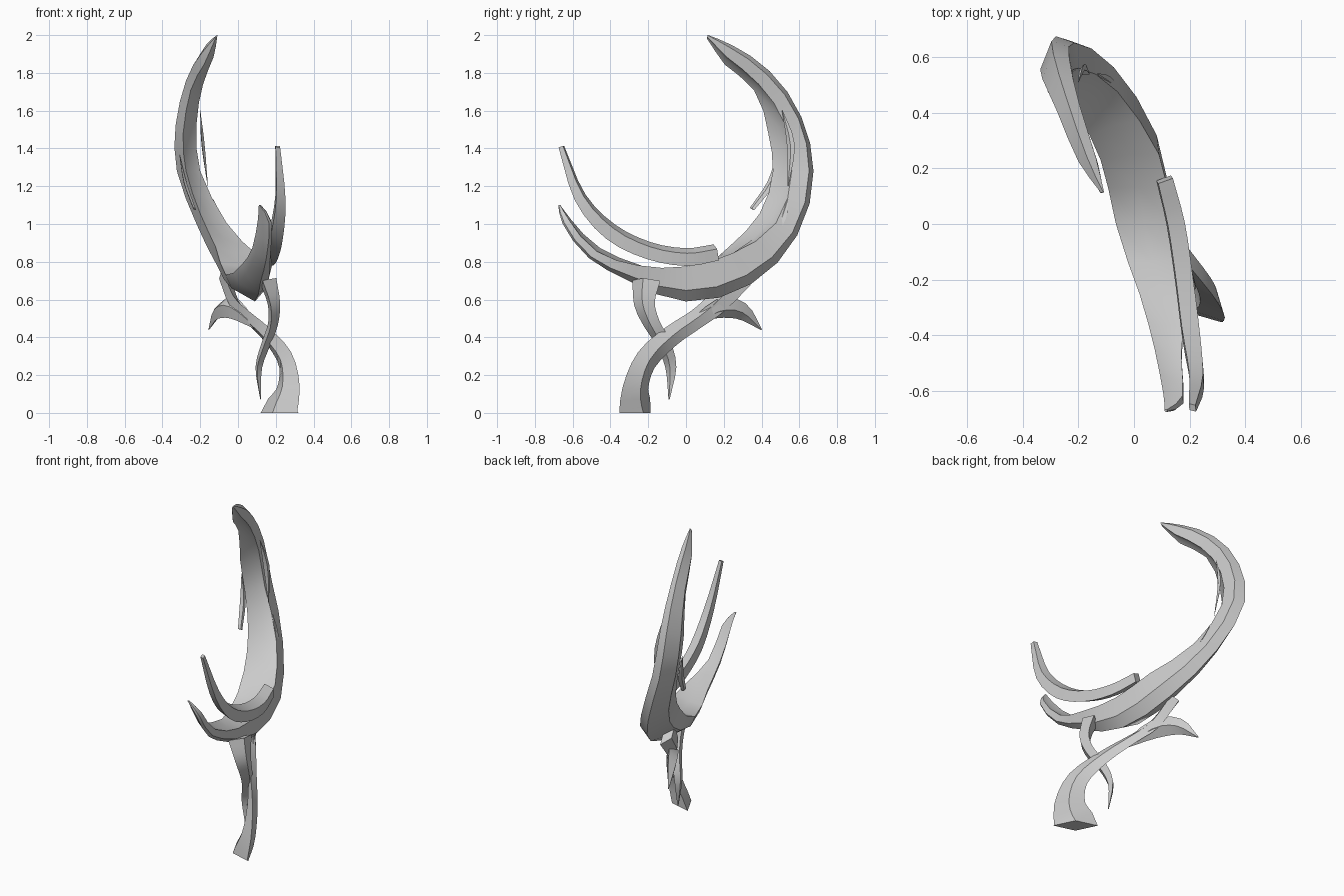
import bpy, bmesh, math
from mathutils import Vector

if "Cube" in bpy.data.objects:
    bpy.data.objects.remove(bpy.data.objects["Cube"], do_unlink=True)

metal = bpy.data.materials.new("pale_grey")
metal.use_nodes = True
GREY = (0.6, 0.6, 0.6, 1)
metal.diffuse_color = GREY
metal.node_tree.nodes["Principled BSDF"].inputs["Base Color"].default_value = GREY


def spline(rows, steps):
    """Catmull-Rom interpolation through rows of numbers."""
    rows = [Vector(r) for r in rows]
    ext = [rows[0] * 2 - rows[1]] + rows + [rows[-1] * 2 - rows[-2]]
    out = []
    for p, a, b, q in zip(ext, ext[1:], ext[2:], ext[3:]):
        for k in range(steps):
            t = k / steps
            out.append(a + (b - p) * t / 2 + (p * 2 - a * 5 + b * 4 - q) * t * t / 2
                       + (a * 3 - p - b * 3 + q) * t ** 3 / 2)
    return out + [rows[-1]]


def loft(name, rings):
    """Skin a chain of equal-sized rings and cap both ends."""
    bm = bmesh.new()
    vr = [[bm.verts.new(p) for p in ring] for ring in rings]
    n = len(vr[0])
    for a, b in zip(vr, vr[1:]):
        for i in range(n):
            j = (i + 1) % n
            bm.faces.new((a[i], a[j], b[j], b[i]))
    bm.faces.new(vr[0][::-1])
    bm.faces.new(vr[-1])
    bmesh.ops.remove_doubles(bm, verts=bm.verts, dist=0.0005)
    bmesh.ops.recalc_face_normals(bm, faces=bm.faces)
    mesh = bpy.data.meshes.new(name)
    bm.to_mesh(mesh)
    bm.free()
    mesh.materials.append(metal)
    ob = bpy.data.objects.new(name, mesh)
    bpy.context.collection.objects.link(ob)
    bpy.ops.object.select_all(action="DESELECT")
    ob.select_set(True)
    bpy.context.view_layer.objects.active = ob
    bpy.ops.object.shade_smooth_by_angle(angle=math.radians(35))


def sweep(name, path, wide, wide_end=None, flat=0.5, steps=3, level_start=False):
    """Diamond blade along a path of (x, y, z, half width)."""
    rows = spline(path, steps)
    pts = [Vector(r[:3]) for r in rows]
    start, end = Vector(wide), Vector(wide_end or wide)
    rings = []
    for i, (p, r) in enumerate(zip(pts, rows)):
        tan = (pts[min(i + 1, len(pts) - 1)] - pts[max(i - 1, 0)]).normalized()
        if level_start and i == 0:
            tan = Vector((0, 0, 1))
        w = start.lerp(end, i / (len(pts) - 1))
        w = (w - tan * w.dot(tan)).normalized() * max(r[3], 0.001)
        t = tan.cross(w) * flat
        rings.append([p + w, p + t, p - w, p - t])
    loft(name, rings)


# Great crescent: angle from the bottom, then radius and x of ridge, left rim, right rim
CENTRE = 1.28
crescent = [
    (-75, .70, .115, .69, .11, .69, .12),
    (-67, .71, .165, .66, .105, .67, .175),
    (-48, .69, .15, .61, .075, .635, .17),
    (-27, .655, .12, .555, .02, .56, .18),
    (0, .69, .09, .55, -.065, .505, .14),
    (30, .69, .01, .46, -.12, .50, .09),
    (60, .68, -.14, .45, -.20, .55, -.06),
    (90, .675, -.28, .46, -.275, .56, -.20),
    (115, .675, -.29, .48, -.29, .58, -.22),
    (140, .69, -.24, .56, -.25, .60, -.185),
    (160, .71, -.17, .60, -.18, .64, -.13),
    (171, .73, -.11, .71, -.12, .72, -.11),
]
rings = []
for row in spline(crescent, 2):
    a = math.radians(row[0])
    ridge, rim_a, rim_b = [Vector((row[k + 1], row[k] * math.sin(a), CENTRE - row[k] * math.cos(a)))
                           for k in (1, 3, 5)]
    radial = Vector((0, math.sin(a), -math.cos(a)))
    depth = (ridge - (rim_a + rim_b) / 2).length
    # Angular left flank, rounded right flank, slightly hollow inner face
    rings.append([rim_a, (rim_a + ridge) / 2 - Vector((depth * .27, 0, 0)), ridge,
                  (rim_b + ridge) / 2 + radial * depth * .2 + Vector((depth * .15, 0, 0)), rim_b,
                  (rim_a + rim_b) / 2 + radial * depth * .1])
loft("great_crescent", rings)

# Upper horn
sweep("upper_horn", [(.11, .16, .85, .05), (.15, 0, .825, .055), (.18, -.2, .86, .055),
                     (.205, -.4, .96, .055), (.225, -.56, 1.14, .042), (.21, -.66, 1.41, .02)],
      (-.5, .2, .8), (-.6, .5, .6), flat=.7)

# Twisted stem with its flared foot
sweep("foot_stem", [(.22, -.27, 0, .13), (.265, -.268, .13, .092), (.25, -.21, .28, .068),
                    (.16, -.08, .405, .055), (.06, .06, .5, .052), (-.02, .16, .58, .06),
                    (-.07, .29, .72, .07)],
      (-.77, .64, 0), (.2, .7, -.6), flat=.45, level_start=True)

# Hooked thorn behind the stem
sweep("rear_thorn", [(.1, -.01, .45, .01), (-.02, .16, .55, .055), (-.10, .29, .54, .048),
                     (-.155, .4, .44, .003)], (.2, .3, .9), flat=.6)

# Sickle stem crossing the foot stem
sweep("sickle_stem", [(.16, -.21, .7, .08), (.19, -.22, .58, .058), (.185, -.18, .47, .045),
                      (.15, -.12, .37, .04), (.11, -.08, .24, .03), (.12, -.09, .07, .003)],
      (.3, 1, .3), flat=.6)

# Slender barbs along the rims of the crescent
barbs = {
    "upper_barb": [(-.20, .51, 1.6, .002), (-.185, .555, 1.42, .022), (-.16, .54, 1.2, .002)],
    "lower_barb": [(-.13, .54, 1.13, .002), (-.09, .51, 1.03, .02), (-.04, .465, .92, .002)],
    "outer_barb": [(-.31, .48, 1.37, .002), (-.28, .45, 1.22, .02), (-.23, .35, 1.08, .015)],
}
for name, path in barbs.items():
    sweep(name, path, (.3, 1, 0), flat=.4)
